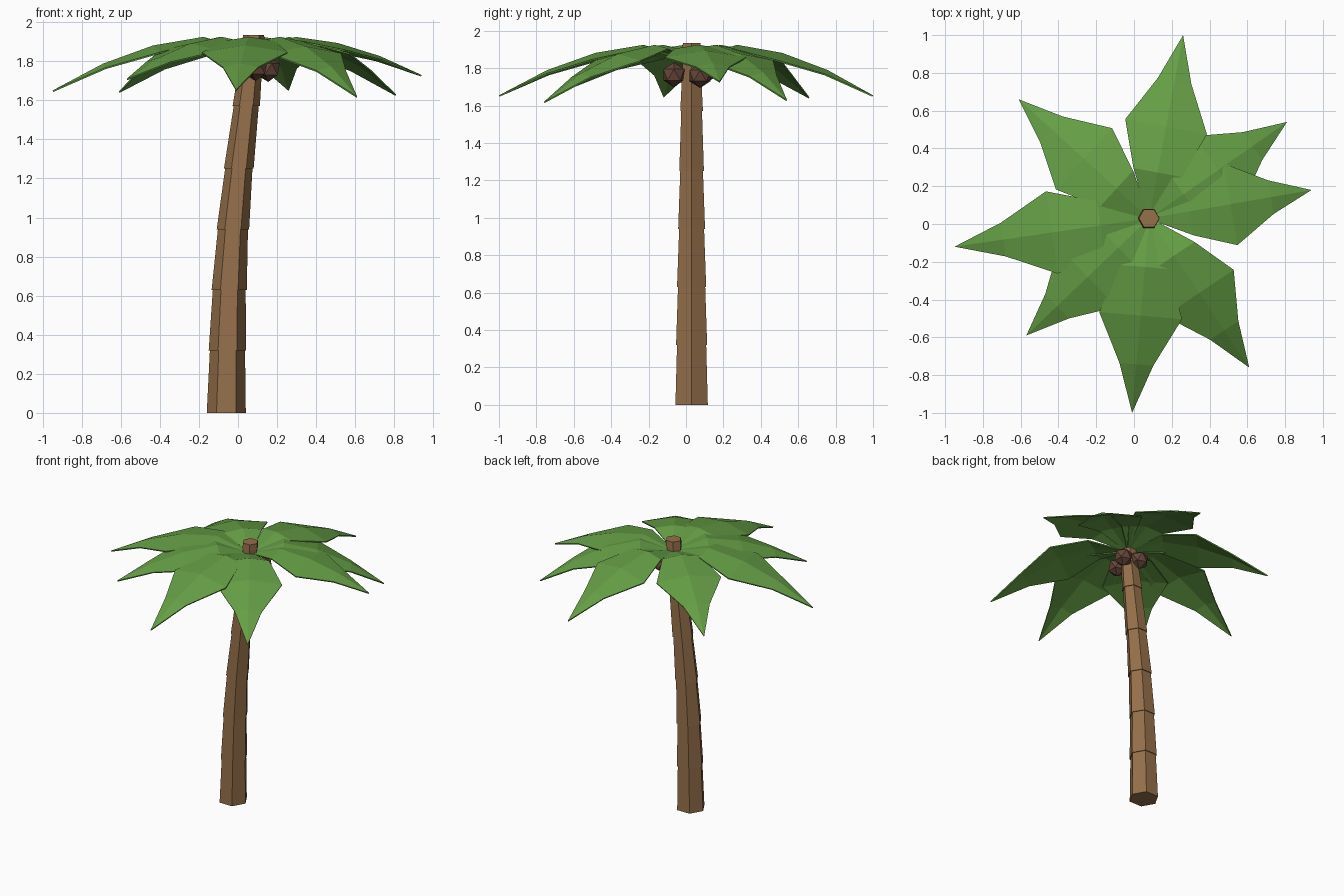
import bpy, bmesh, math
from mathutils import Vector

cube = bpy.data.objects.get("Cube")
if cube:
    bpy.data.objects.remove(cube, do_unlink=True)


def material(name, rgb):
    mat = bpy.data.materials.new(name)
    mat.use_nodes = True
    mat.diffuse_color = (*rgb, 1)
    mat.node_tree.nodes["Principled BSDF"].inputs["Base Color"].default_value = (*rgb, 1)
    return mat


bark = material("bark brown", (0.30, 0.16, 0.07))
leaf = material("leaf green", (0.13, 0.34, 0.06))
shell = material("shell brown", (0.13, 0.06, 0.042))


def finish(bm, name, mat):
    bmesh.ops.recalc_face_normals(bm, faces=bm.faces)
    mesh = bpy.data.meshes.new(name)
    bm.to_mesh(mesh)
    bm.free()
    mesh.materials.append(mat)
    obj = bpy.data.objects.new(name, mesh)
    bpy.context.collection.objects.link(obj)
    return obj


TRUNK_Y = 0.03
CROWN = Vector((0.08, TRUNK_Y, 1.86))
PEAK = 1.925


# Trunk: stacked six-sided segments, each narrowing under the lip of the next
def trunk_segment(bm, low, high, r_low, r_high):
    rings = []
    for (x, z), r in ((low, r_low), (high, r_high)):
        rings.append([bm.verts.new((x + r * math.cos(a), TRUNK_Y + r * math.sin(a), z))
                      for a in (math.tau * i / 6 for i in range(6))])
    bottom, top = rings
    bm.faces.new(bottom[::-1])
    bm.faces.new(top)
    for i in range(6):
        j = (i + 1) % 6
        bm.faces.new((bottom[i], bottom[j], top[j], top[i]))


# Centre x, height and lower radius at each joint
joints = [(-0.06, 0, 0.1), (-0.054, 0.32, 0.096), (-0.045, 0.63, 0.09),
          (-0.026, 0.94, 0.083), (0.004, 1.25, 0.076), (0.042, 1.57, 0.07),
          (0.078, 1.89, 0.058), (0.08, 1.935, 0.06)]
bm = bmesh.new()
for (x0, z0, r0), (x1, z1, r1) in zip(joints, joints[1:]):
    trunk_segment(bm, (x0, z0), (x1, z1), r0, r1 - 0.006)
finish(bm, "trunk", bark)

# Fronds: ridged leaves that rise from the crown and droop to a pointed tip
# Fraction of length, half width, edge drop, share of tip droop
stations = [(0.25, 0.13, 0.02, 0), (0.5, 0.22, 0.035, 0.16), (0.75, 0.09, 0.02, 0.5)]


def frond(name, tip):
    tip = Vector(tip)
    reach = Vector((tip.x - CROWN.x, tip.y - CROWN.y, 0))
    side = Vector((-reach.y, reach.x, 0)).normalized()
    bm = bmesh.new()
    rows = []
    for t, half, drop, droop in [(0.03, 0.02, 0, None)] + stations:
        mid = CROWN + reach * t
        if droop is not None:
            mid.z = PEAK - droop * (PEAK - tip.z)
        down = Vector((0, 0, -drop))
        rows.append([bm.verts.new(p) for p in
                     (mid + side * half + down, mid, mid - side * half + down)])
    for a, b in zip(rows, rows[1:]):
        for k in (0, 1):
            bm.faces.new((a[k], b[k], b[k + 1], a[k + 1]))
    end = bm.verts.new(tip)
    for k in (0, 1):
        bm.faces.new((rows[-1][k], end, rows[-1][k + 1]))
    bm.normal_update()
    if sum(f.normal.z for f in bm.faces) < 0:
        bmesh.ops.reverse_faces(bm, faces=bm.faces)
    mesh = bpy.data.meshes.new(name)
    bm.to_mesh(mesh)
    bm.free()
    mesh.materials.append(leaf)
    obj = bpy.data.objects.new(name, mesh)
    bpy.context.collection.objects.link(obj)
    thick = obj.modifiers.new("thickness", "SOLIDIFY")
    thick.thickness = 0.008
    thick.offset = -1


tips = [(0.26, 1.0, 1.655), (0.81, 0.54, 1.63), (0.94, 0.18, 1.73), (0.61, -0.76, 1.62),
        (-0.01, -1.0, 1.655), (-0.57, -0.59, 1.71), (-0.95, -0.12, 1.65), (-0.61, 0.66, 1.645)]
for i, tip in enumerate(tips):
    frond(f"frond_{i + 1}", tip)

# Nuts: faceted balls clustered under the crown
for i, spot in enumerate([(0.155, 0.075, 1.76), (0.09, -0.065, 1.765), (0.03, 0.09, 1.775)]):
    bm = bmesh.new()
    bmesh.ops.create_icosphere(bm, subdivisions=1, radius=0.066)
    bmesh.ops.translate(bm, verts=bm.verts, vec=spot)
    finish(bm, f"nut_{i + 1}", shell)
